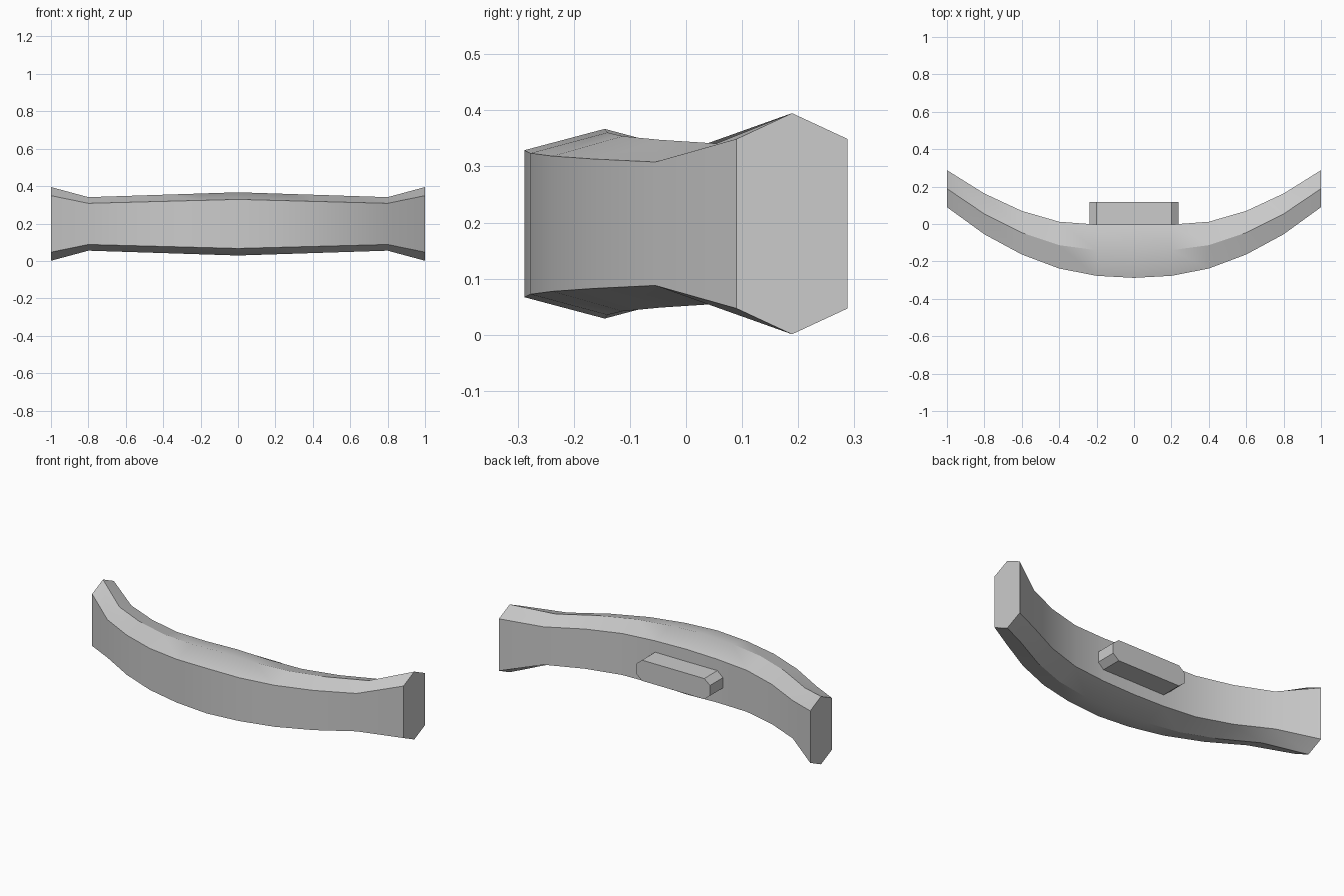
import bpy, bmesh

if "Cube" in bpy.data.objects:
    bpy.data.objects.remove(bpy.data.objects["Cube"])

grey = bpy.data.materials.new("light grey")
grey.diffuse_color = (0.6, 0.6, 0.6, 1)
grey.use_nodes = True
grey.node_tree.nodes["Principled BSDF"].inputs["Base Color"].default_value = grey.diffuse_color


def loft(name, rings):
    """Skin a list of equal-length rings and cap both ends."""
    bm = bmesh.new()
    loops = [[bm.verts.new(p) for p in r] for r in rings]
    n = len(loops[0])
    for a, b in zip(loops, loops[1:]):
        for i in range(n):
            j = (i + 1) % n
            bm.faces.new((a[i], a[j], b[j], b[i]))
    bm.faces.new(loops[0])
    bm.faces.new(loops[-1])
    bmesh.ops.recalc_face_normals(bm, faces=bm.faces)
    me = bpy.data.meshes.new(name)
    bm.to_mesh(me)
    bm.free()
    me.materials.append(grey)
    ob = bpy.data.objects.new(name, me)
    bpy.context.collection.objects.link(ob)
    return ob


MID_Z = 0.198

# Half of the curved bar: x, front y, back y, edge half height, ridge half height
half = [(0.0, -0.288, -0.002, 0.131, 0.169)]
for x, front, back in ((0.2, -0.277, -0.003), (0.4, -0.238, 0.012),
                       (0.6, -0.163, 0.07), (0.8, -0.055, 0.163)):
    t = x / 0.8
    half.append((x, front, back, 0.131 - 0.021 * t, 0.169 - 0.026 * t))
half.append((1.0, 0.09, 0.288, 0.151, 0.197))
stations = [(-s[0], *s[1:]) for s in reversed(half[1:])] + half


# Hexagonal section with a ridge along top and bottom
def section(x, front, back, edge, ridge):
    mid = (front + back) / 2
    pts = ((front, -edge), (mid, -ridge), (back, -edge),
           (back, edge), (mid, ridge), (front, edge))
    return [(x, y, MID_Z + z) for y, z in pts]


bar = loft("curved_bar", [section(*s) for s in stations])
bpy.context.view_layer.objects.active = bar
bar.select_set(True)
bpy.ops.object.shade_smooth_by_angle()

# Chamfered mounting block on the back
outline = ((-0.237, -0.03), (-0.2, -0.06), (0.2, -0.06), (0.237, -0.03),
           (0.237, 0.03), (0.2, 0.06), (-0.2, 0.06), (-0.237, 0.03))
loft("back_block", [[(x, y, MID_Z + z) for x, z in outline] for y in (-0.02, 0.118)])
